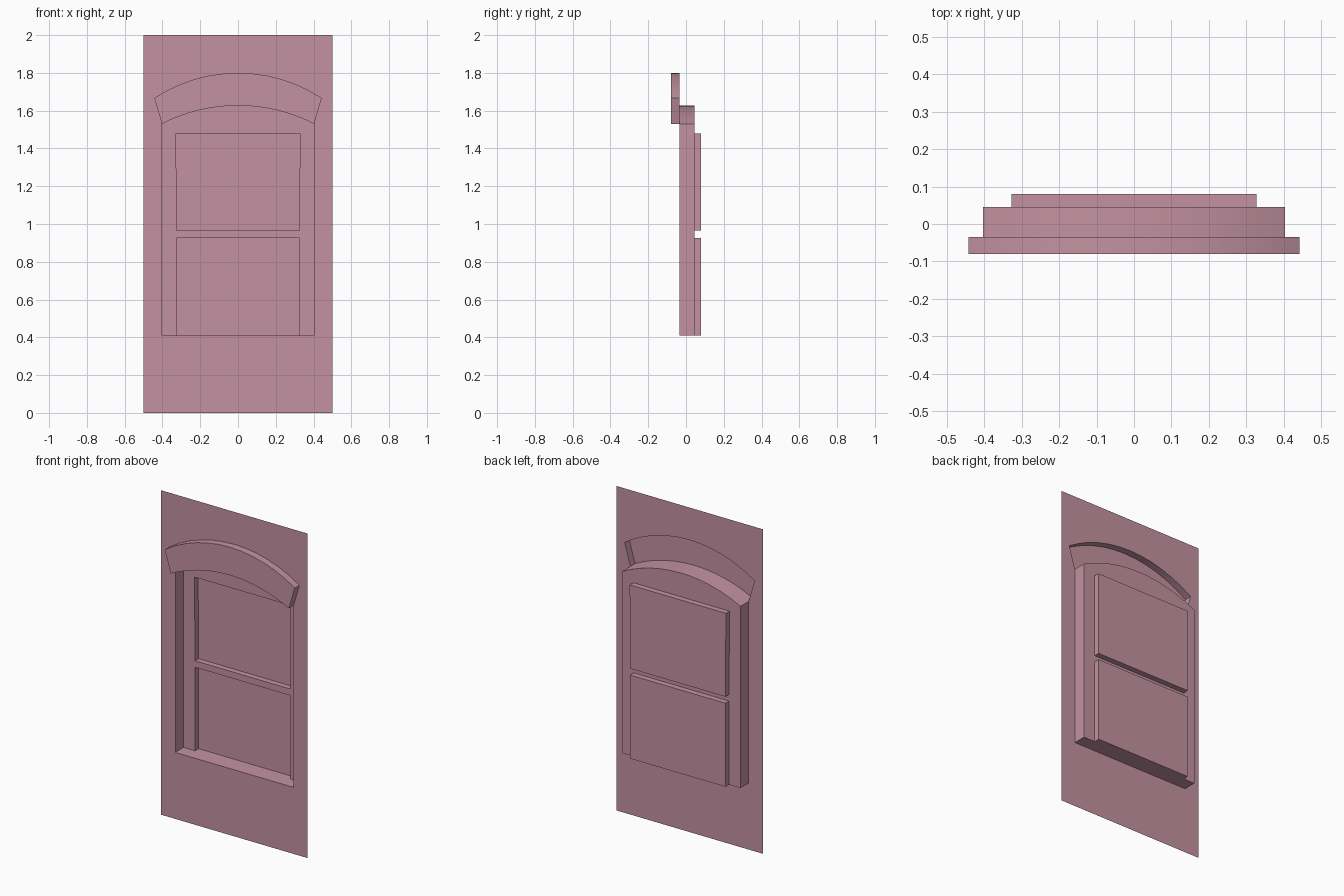
import bpy, bmesh, math

if "Cube" in bpy.data.objects:
    bpy.data.objects.remove(bpy.data.objects["Cube"])

SEG = 12
WALL, FRONT, BACK, PANE = -0.035, -0.08, 0.045, 0.08   # depth levels in y

mat = bpy.data.materials.new("rose_plaster")
mat.diffuse_color = (0.55, 0.29, 0.36, 1)
mat.use_nodes = True
mat.node_tree.nodes["Principled BSDF"].inputs["Base Color"].default_value = mat.diffuse_color


def arc(half, z_end, z_mid):
    """Points (x, z) of a circular arc, left to right."""
    s = z_mid - z_end
    r = (half * half + s * s) / (2 * s)
    a = math.asin(half / r)
    return [(r * math.sin(a * (2 * i / SEG - 1)),
             z_mid - r + r * math.cos(a * (2 * i / SEG - 1))) for i in range(SEG + 1)]


def flat(pts, y):
    return [(x, y, z) for x, z in pts]


def strip(a, b):
    """Quads between two matching 3D point rows."""
    return [[a[i], a[i + 1], b[i + 1], b[i]] for i in range(len(a) - 1)]


def sides(pts, y0, y1, closed=True):
    p = pts + pts[:1] if closed else pts
    return strip(flat(p, y0), flat(p, y1))


def make(name, polys):
    """Sheet object; the first polygon must face the front."""
    bm = bmesh.new()
    for p in polys:
        bm.faces.new([bm.verts.new(c) for c in p])
    bmesh.ops.remove_doubles(bm, verts=bm.verts, dist=1e-4)
    bmesh.ops.recalc_face_normals(bm, faces=bm.faces)
    bm.faces.ensure_lookup_table()
    bm.normal_update()
    if bm.faces[0].normal.y > 0:
        bmesh.ops.reverse_faces(bm, faces=bm.faces)
    me = bpy.data.meshes.new(name)
    bm.to_mesh(me)
    bm.free()
    me.materials.append(mat)
    ob = bpy.data.objects.new(name, me)
    bpy.context.collection.objects.link(ob)
    bpy.ops.object.select_all(action='DESELECT')
    ob.select_set(True)
    bpy.context.view_layer.objects.active = ob
    bpy.ops.object.shade_smooth_by_angle(angle=math.radians(30))


def mirror(pts):
    return [(-x, z) for x, z in pts]


outer = arc(0.443, 1.667, 1.80)
inner = arc(0.403, 1.53, 1.627)
W, SILL = 0.403, 0.41

# Wall sheet around the hood and window opening
jamb = [(-0.5, 0), (-W, 0), (-W, SILL), inner[0], outer[0], (outer[0][0], 2), (-0.5, 2)]
make("wall", [flat(jamb, WALL), flat(mirror(jamb), WALL),
              flat([(-W, 0), (W, 0), (W, SILL), (-W, SILL)], WALL)]
     + strip(flat(outer, WALL), flat([(x, 2) for x, z in outer], WALL)))

# Arched hood, hollow from behind
make("arched_hood", strip(flat(outer, FRONT), flat(inner, FRONT))
     + sides(outer + inner[::-1], FRONT, WALL))

# Window recess: back frame with two pane openings, plus reveals
stile = [(-W, SILL), (-0.325, SILL), (-0.325, 0.925), (-0.325, 0.965), (-0.328, 1.48), inner[0]]
rail = [(-0.325, 0.925), (0.325, 0.925), (0.325, 0.965), (-0.325, 0.965)]
head = [(0.328, 1.48), (-0.328, 1.48)] + inner
make("window_frame", [flat(p, BACK) for p in (stile, mirror(stile), rail, head)]
     + sides([(-W, SILL)] + inner + [(W, SILL)], WALL, BACK))

# Recessed panes
for name, top_half, z0, z1 in (("upper_pane", 0.328, 0.965, 1.48),
                               ("lower_pane", 0.325, SILL, 0.925)):
    p = [(-0.325, z0), (0.325, z0), (top_half, z1), (-top_half, z1)]
    make(name, [flat(p, PANE)] + sides(p, BACK, PANE))
